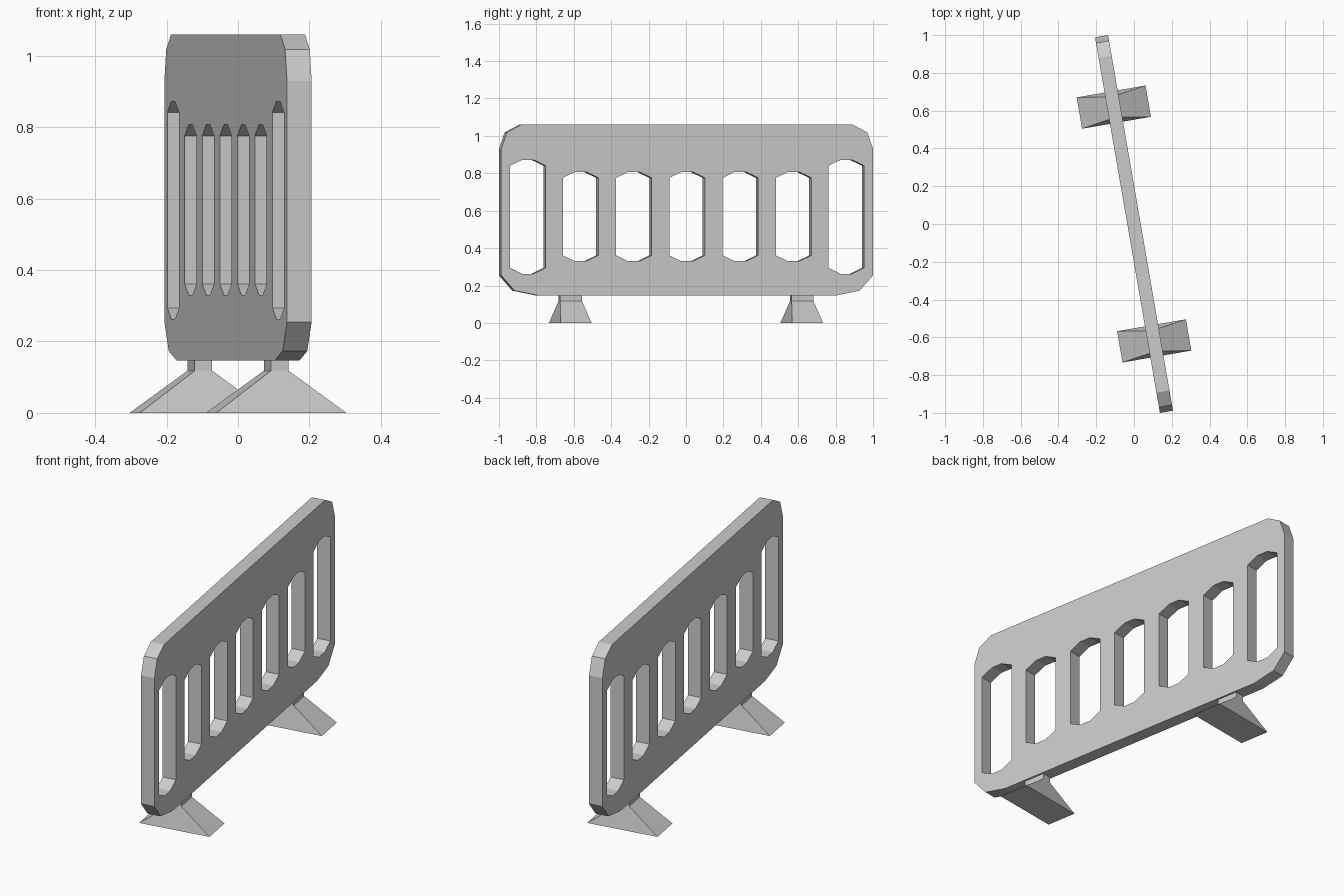
import bpy, bmesh, math
from mathutils import Matrix

if "Cube" in bpy.data.objects:
    bpy.data.objects.remove(bpy.data.objects["Cube"])

TURN = Matrix.Rotation(math.radians(9.8), 4, 'Z')   # whole barrier is turned about z
THICK = 0.07


def add_loop(curve, points):
    spline = curve.splines.new('POLY')
    spline.points.add(len(points) - 1)
    for p, (x, y) in zip(spline.points, points):
        p.co = (x, y, 0, 1)
    spline.use_cyclic_u = True


def mirrored(half):
    # half outline from top to bottom on the right, mirrored to a closed loop
    return half + [(-x, y) for x, y in reversed(half)]


def slot(centre, low, high):
    half = [(0.031, high), (0.096, high - 0.031), (0.096, low + 0.031), (0.031, low)]
    return [(x + centre, y) for x, y in mirrored(half)]


# Panel: chamfered outline with seven slots, extruded to thickness
curve = bpy.data.curves.new("barrier_panel", 'CURVE')
curve.dimensions = '2D'
curve.fill_mode = 'BOTH'
curve.extrude = THICK / 2
add_loop(curve, mirrored([(0.90, 1.06), (0.978, 1.018), (1.009, 0.93),
                          (1.009, 0.255), (0.937, 0.173), (0.81, 0.147)]))
for i in range(-2, 3):
    add_loop(curve, slot(i * 0.289, 0.33, 0.807))
for side in (-1, 1):
    add_loop(curve, slot(side * 0.864, 0.263, 0.872))
panel = bpy.data.objects.new("barrier_panel", curve)
bpy.context.collection.objects.link(panel)
bpy.context.view_layer.objects.active = panel
panel.select_set(True)
bpy.ops.object.convert(target='MESH')
panel = bpy.context.object
panel.name = "barrier_panel"
stand = Matrix(((0, 0, 1, 0), (1, 0, 0, 0), (0, 1, 0, 0), (0, 0, 0, 1)))
panel.data.transform(TURN @ stand)
bm = bmesh.new()
bm.from_mesh(panel.data)
bmesh.ops.remove_doubles(bm, verts=bm.verts, dist=1e-5)
bmesh.ops.recalc_face_normals(bm, faces=bm.faces)
for f in bm.faces:
    f.smooth = False
bm.to_mesh(panel.data)
bm.free()


# Feet: wide base tapering to a short upright neck under the panel
def foot(name, s):
    bm = bmesh.new()
    rings = []
    for hx, hy, z in ((0.185, 0.084, 0), (0.025, 0.059, 0.118), (0.025, 0.059, 0.148)):
        rings.append([bm.verts.new((a * hx, s + b * hy, z))
                      for a, b in ((-1, -1), (1, -1), (1, 1), (-1, 1))])
    for low, high in zip(rings, rings[1:]):
        for i in range(4):
            j = (i + 1) % 4
            bm.faces.new((low[i], low[j], high[j], high[i]))
    bm.faces.new(rings[0][::-1])
    bm.faces.new(rings[-1])
    bmesh.ops.recalc_face_normals(bm, faces=bm.faces)
    mesh = bpy.data.meshes.new(name)
    bm.to_mesh(mesh)
    bm.free()
    mesh.transform(TURN)
    bpy.context.collection.objects.link(bpy.data.objects.new(name, mesh))


foot("front_foot", -0.628)
foot("back_foot", 0.628)
